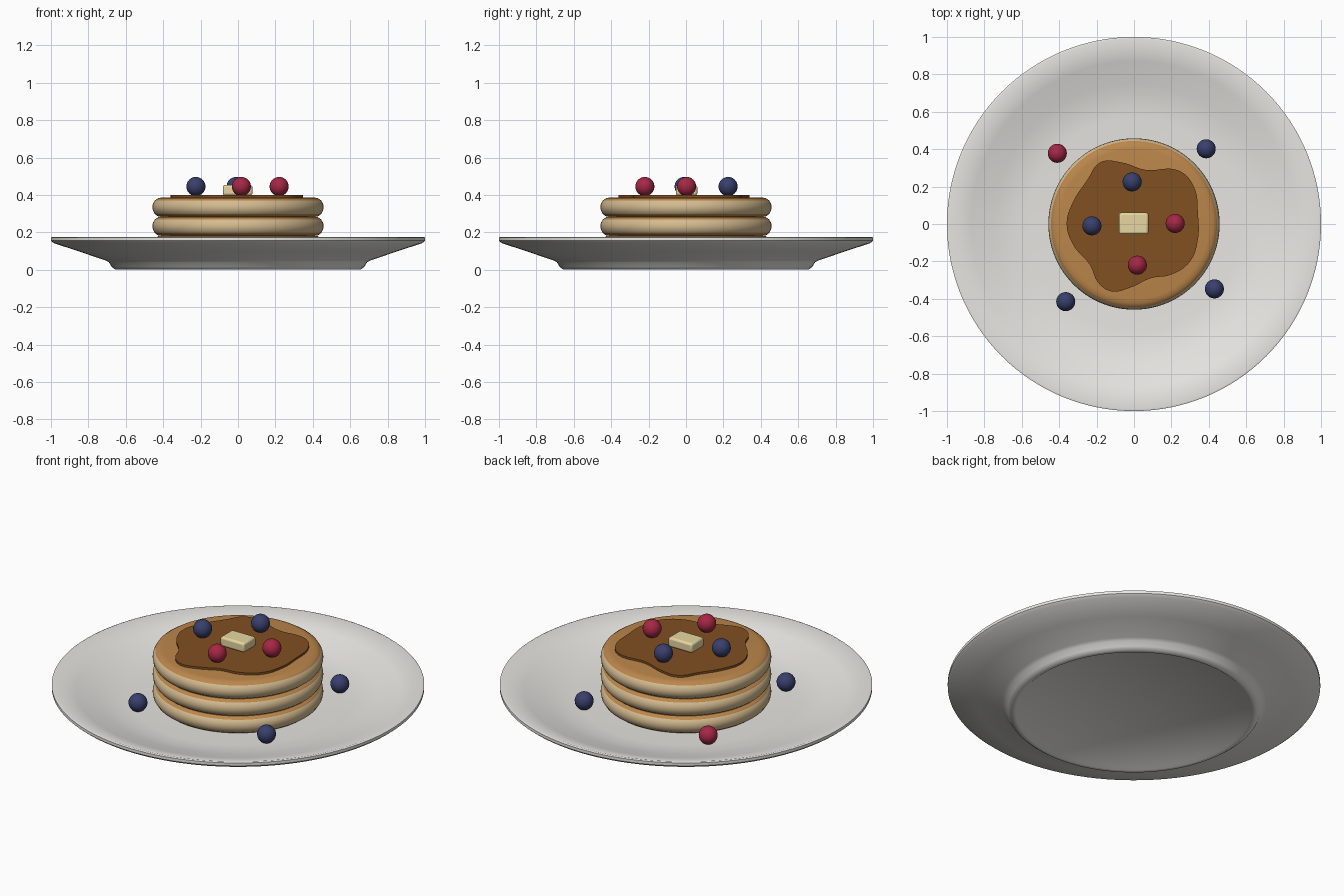
import bpy, bmesh, math

if "Cube" in bpy.data.objects:
    bpy.data.objects.remove(bpy.data.objects["Cube"])


def material(name, rgb):
    m = bpy.data.materials.new(name)
    m.diffuse_color = (*rgb, 1)
    m.use_nodes = True
    m.node_tree.nodes["Principled BSDF"].inputs["Base Color"].default_value = m.diffuse_color
    return m


WHITE = material("porcelain", (0.80, 0.79, 0.76))
BROWN = material("pancake_brown", (0.50, 0.24, 0.07))
BEIGE = material("pancake_edge", (0.66, 0.50, 0.28))
SYRUP = material("syrup", (0.22, 0.08, 0.015))
BUTTER = material("butter", (0.80, 0.68, 0.36))
BLUE = material("blueberry", (0.04, 0.05, 0.15))
RED = material("red_berry", (0.38, 0.02, 0.06))


def smooth(obj, angle):
    bpy.ops.object.select_all(action='DESELECT')
    obj.select_set(True)
    bpy.context.view_layer.objects.active = obj
    bpy.ops.object.shade_smooth_by_angle(angle=math.radians(angle))


def lathe(name, profile, mats, segments=96, angle=40):
    bm = bmesh.new()
    vs = [bm.verts.new((r, 0, z)) for r, z in profile]
    edges = [bm.edges.new(p) for p in zip(vs, vs[1:])]
    bmesh.ops.spin(bm, geom=vs + edges, axis=(0, 0, 1), cent=(0, 0, 0),
                   angle=math.tau, steps=segments, use_duplicate=False)
    bmesh.ops.remove_doubles(bm, verts=bm.verts, dist=1e-4)
    bmesh.ops.recalc_face_normals(bm, faces=bm.faces)
    mesh = bpy.data.meshes.new(name)
    bm.to_mesh(mesh)
    bm.free()
    for m in mats:
        mesh.materials.append(m)
    obj = bpy.data.objects.new(name, mesh)
    bpy.context.collection.objects.link(obj)
    smooth(obj, angle)
    return obj


# Plate: shallow dish with a foot and a thin rim
lathe("plate", [(0, 0.012), (0.62, 0.012), (0.635, 0), (0.655, 0), (0.675, 0.015),
                (0.69, 0.04), (0.71, 0.05), (0.85, 0.098), (0.985, 0.142), (1.0, 0.155),
                (1.0, 0.172), (0.99, 0.176), (0.87, 0.14), (0.75, 0.104),
                (0.66, 0.083), (0.57, 0.076), (0, 0.075)], [WHITE], 128)

# Three stacked pancakes with rounded, paler edges
for i in range(3):
    z = 0.08 + i * 0.1017
    side = [(0.425, 0), (0.444, 0.014), (0.455, 0.033), (0.458, 0.051),
            (0.455, 0.069), (0.444, 0.088), (0.425, 0.1), (0.40, 0.1035)]
    prof = [(0, z)] + [(r, z + h) for r, h in side] + [(0, z + 0.1035)]
    cake = lathe(f"pancake_{i + 1}", prof, [BROWN, BEIGE], angle=50)
    for p in cake.data.polygons:
        if 0.02 < p.center.z - z < 0.083:
            p.material_index = 1

# Syrup puddle: filled closed curve with a little thickness
outline = [(-.18, .33), (-.07, .33), (.06, .29), (.24, .285), (.32, .2), (.342, .05),
           (.342, -.08), (.30, -.20), (.2, -.27), (.09, -.29), (-.02, -.34),
           (-.12, -.36), (-.19, -.315), (-.235, -.22), (-.326, -.11), (-.36, 0),
           (-.33, .11), (-.25, .235)]
curve = bpy.data.curves.new("syrup", 'CURVE')
curve.dimensions = '2D'
curve.fill_mode = 'BOTH'
curve.extrude = 0.007
curve.resolution_u = 6
sp = curve.splines.new('BEZIER')
sp.bezier_points.add(len(outline) - 1)
sp.use_cyclic_u = True
for bp, (x, y) in zip(sp.bezier_points, outline):
    bp.co = (x, y, 0)
    bp.handle_left_type = bp.handle_right_type = 'AUTO'
curve.materials.append(SYRUP)
syrup = bpy.data.objects.new("syrup", curve)
bpy.context.collection.objects.link(syrup)
syrup.location.z = 0.392
bpy.ops.object.select_all(action='DESELECT')
syrup.select_set(True)
bpy.context.view_layer.objects.active = syrup
bpy.ops.object.convert(target='MESH')

# Butter pat
bpy.ops.mesh.primitive_cube_add(size=1, location=(-0.002, 0.003, 0.425))
butter = bpy.context.object
butter.name = "butter"
butter.scale = (0.158, 0.115, 0.056)
bpy.ops.object.transform_apply(location=False, rotation=False, scale=True)
butter.data.materials.append(BUTTER)
bev = butter.modifiers.new("bevel", 'BEVEL')
bev.width = 0.012
bev.segments = 3
smooth(butter, 40)

# Berries on the stack and around it on the plate
TOP, LOW = 0.445, 0.125
berries = [(-.01, .225, TOP, BLUE), (-.225, -.01, TOP, BLUE), (.22, .003, TOP, RED),
           (.018, -.22, TOP, RED), (-.41, .378, LOW, RED), (.386, .402, LOW, BLUE),
           (-.365, -.415, LOW, BLUE), (.43, -.347, LOW, BLUE)]
for i, (x, y, z, mat) in enumerate(berries):
    bpy.ops.mesh.primitive_uv_sphere_add(segments=24, ring_count=16, radius=0.051,
                                         location=(x, y, z))
    berry = bpy.context.object
    berry.name = f"berry_{i + 1}"
    berry.data.materials.append(mat)
    smooth(berry, 60)
